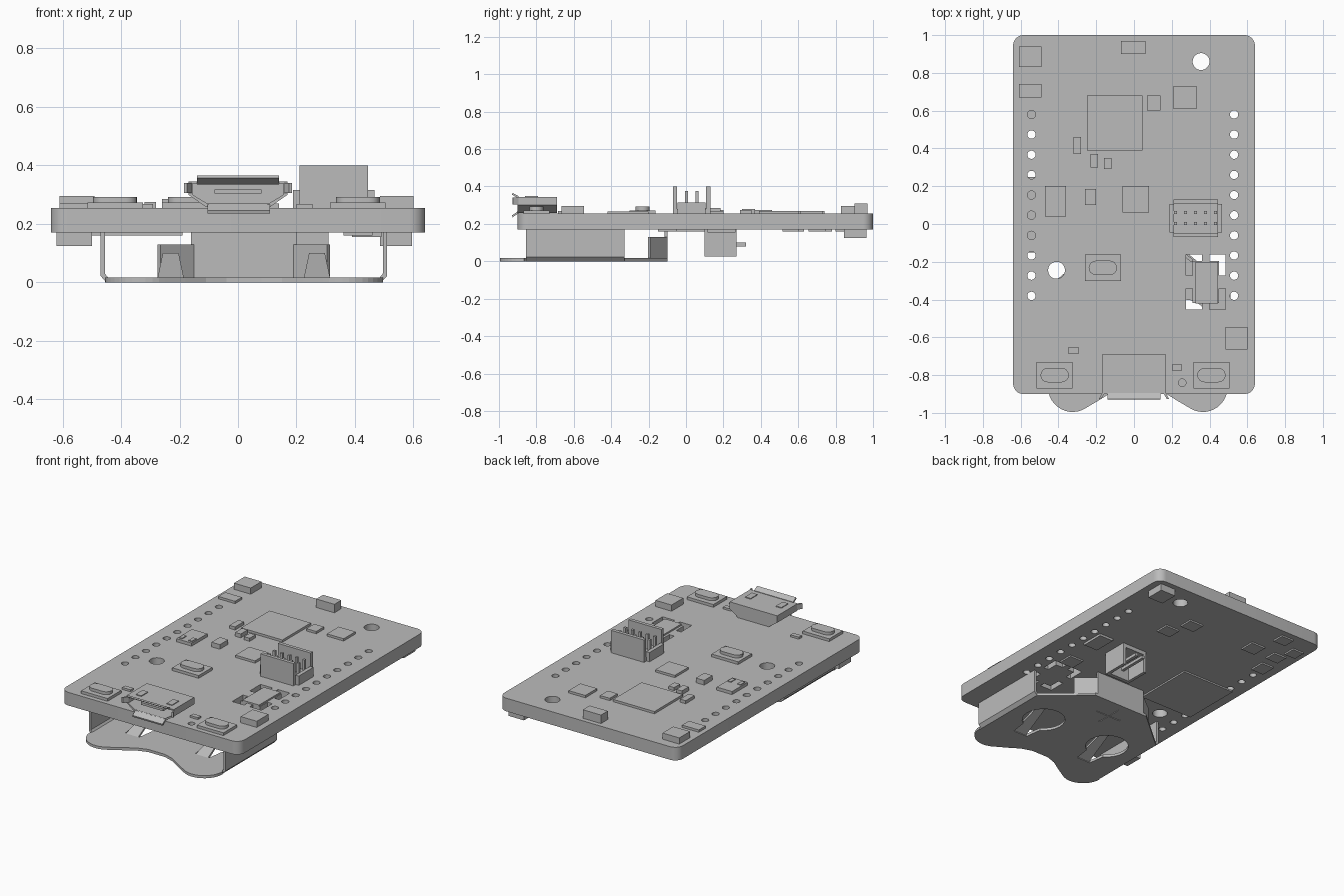
import bpy, bmesh
from math import cos, sin, pi, radians
from mathutils import Vector

cube = bpy.data.objects.get("Cube")
if cube:
    bpy.data.objects.remove(cube, do_unlink=True)

grey = bpy.data.materials.new("plain grey")
grey.use_nodes = True
grey.diffuse_color = (0.5, 0.5, 0.5, 1)
grey.node_tree.nodes["Principled BSDF"].inputs["Base Color"].default_value = (0.5, 0.5, 0.5, 1)


def prism(name, solids, axis="z"):
    """One object from (outline, low, high) solids, extruded along an axis."""
    bm = bmesh.new()
    for pts, lo, hi in solids:
        def place(a, b, c):
            return {"z": (a, b, c), "y": (a, c, b), "x": (c, a, b)}[axis]
        low = [bm.verts.new(place(a, b, lo)) for a, b in pts]
        high = [bm.verts.new(place(a, b, hi)) for a, b in pts]
        bm.faces.new(low[::-1])
        bm.faces.new(high)
        for i in range(len(pts)):
            j = (i + 1) % len(pts)
            bm.faces.new((low[i], low[j], high[j], high[i]))
    bmesh.ops.recalc_face_normals(bm, faces=bm.faces)
    me = bpy.data.meshes.new(name)
    bm.to_mesh(me)
    bm.free()
    me.materials.append(grey)
    ob = bpy.data.objects.new(name, me)
    bpy.context.collection.objects.link(ob)
    return ob


def rect(x0, x1, y0, y1):
    return [(x0, y0), (x1, y0), (x1, y1), (x0, y1)]


def box(name, x0, x1, y0, y1, z0, z1):
    return prism(name, [(rect(x0, x1, y0, y1), z0, z1)])


def arc(cx, cy, r, a0, a1, n=8):
    return [(cx + r * cos(radians(a0 + (a1 - a0) * i / n)),
             cy + r * sin(radians(a0 + (a1 - a0) * i / n))) for i in range(n + 1)]


def circle(cx, cy, r, n=20):
    return arc(cx, cy, r, 0, 360, n)[:-1]


def rounded(x0, x1, y0, y1, r):
    return (arc(x1 - r, y1 - r, r, 0, 90) + arc(x0 + r, y1 - r, r, 90, 180)
            + arc(x0 + r, y0 + r, r, 180, 270) + arc(x1 - r, y0 + r, r, 270, 360))


def cut(target, solids):
    tool = prism("cutter", solids)
    tool.hide_render = True
    mod = target.modifiers.new("holes", "BOOLEAN")
    mod.operation, mod.solver, mod.object = "DIFFERENCE", "EXACT", tool
    bpy.context.view_layer.objects.active = target
    bpy.ops.object.modifier_apply(modifier=mod.name)
    bpy.data.objects.remove(tool, do_unlink=True)


def smooth(ob):
    bpy.ops.object.select_all(action="DESELECT")
    ob.select_set(True)
    bpy.context.view_layer.objects.active = ob
    bpy.ops.object.shade_smooth_by_angle(angle=radians(30))


TOP, UNDER = 0.255, 0.17

# circuit board with pin holes, mounting holes and bracket slots
board = prism("circuit_board", [(rounded(-0.64, 0.64, -0.9, 1.0, 0.055), UNDER, TOP)])
holes = [circle(x, 0.58 - 0.1067 * i, 0.022) for x in (-0.543, 0.53) for i in range(10)]
holes += [circle(0.355, 0.86, 0.045), circle(-0.41, -0.245, 0.045), circle(0.255, -0.84, 0.02)]
for sx in (-1, 1):
    for sy in (-1, 1):
        ell = [(0.105, 0.145), (0.105, 0.035), (0.07, 0.035), (0.07, 0.11), (0.02, 0.11), (0.02, 0.145)]
        holes.append([(0.38 + sx * a, -0.307 + sy * b) for a, b in ell])
cut(board, [(h, 0.1, 0.3) for h in holes])
smooth(board)

# flat components on the top: x0, x1, y0, y1, top height
for name, *b in (
        ("radio_module", -0.25, 0.045, 0.39, 0.68, 0.27),
        ("corner_led", -0.61, -0.49, 0.83, 0.94, 0.295),
        ("left_chip", -0.61, -0.49, 0.67, 0.74, 0.27),
        ("antenna", -0.07, 0.06, 0.9, 0.97, 0.31),
        ("crystal", 0.07, 0.14, 0.6, 0.68, 0.27),
        ("sensor", 0.21, 0.33, 0.61, 0.73, 0.27),
        ("capacitor_a", -0.32, -0.28, 0.37, 0.46, 0.275),
        ("capacitor_b", -0.23, -0.19, 0.3, 0.37, 0.28),
        ("capacitor_c", -0.16, -0.12, 0.29, 0.35, 0.275),
        ("regulator", -0.47, -0.36, 0.04, 0.2, 0.275),
        ("inductor", -0.26, -0.2, 0.1, 0.185, 0.285),
        ("controller_chip", -0.06, 0.08, 0.06, 0.2, 0.27),
        ("bracket_chip", 0.325, 0.445, -0.42, -0.2, 0.265),
        ("side_led", 0.485, 0.6, -0.665, -0.545, 0.295),
        ("status_led_a", -0.35, -0.29, -0.685, -0.655, 0.268),
        ("status_led_b", 0.2, 0.255, -0.775, -0.745, 0.268)):
    box(name, *b[:4], TOP, b[4])
for x in (-0.45, -0.38):
    box("regulator_pad", x - 0.012, x + 0.012, 0.055, 0.1, 0.275, 0.28)

# push buttons with pill-shaped caps
for name, x, y in (("left_button", -0.42, -0.8), ("right_button", 0.41, -0.8), ("middle_button", -0.165, -0.232)):
    body = rect(x - 0.095, x + 0.095, y - 0.07, y + 0.07)
    pill = arc(x + 0.037, y, 0.038, -90, 90) + arc(x - 0.037, y, 0.038, 90, 270)
    smooth(prism(name, [(body, TOP, 0.273), (pill, 0.273, 0.292)]))

# shrouded pin header
wall = [(0.21, 0.4), (0.21, TOP), (0.445, TOP), (0.445, 0.4)]
prism("header_shroud", [(wall, -0.07, -0.048), (wall, 0.108, 0.13)], "y")
box("header_base", 0.21, 0.445, -0.048, 0.108, TOP, 0.28)
for x in (0.2, 0.455):
    box("header_side", x - 0.012, x + 0.012, -0.045, 0.105, TOP, 0.315)
prism("header_pins", [(rect(x - 0.008, x + 0.008, y - 0.008, y + 0.008), 0.28, 0.375)
                      for x in (0.22 + 0.053 * i for i in range(5)) for y in (0.003, 0.06)])

# hollow power socket
outer = [(-0.17, 0.345), (-0.17, 0.3), (-0.11, 0.258), (0.11, 0.258), (0.17, 0.3), (0.17, 0.345)]
inner = [(x * 0.92, 0.303 + (z - 0.303) * 0.8) for x, z in outer]
bm = bmesh.new()
rings = [[bm.verts.new((x, y, z)) for x, z in ring] for ring, y in
         ((outer, -0.69), (outer, -0.9), (inner, -0.9), (inner, -0.74))]
for a, b in zip(rings, rings[1:]):
    for i in range(6):
        j = (i + 1) % 6
        bm.faces.new((a[i], a[j], b[j], b[i]))
bm.faces.new(rings[0])
bm.faces.new(rings[-1])
bmesh.ops.recalc_face_normals(bm, faces=bm.faces)
me = bpy.data.meshes.new("power_socket")
bm.to_mesh(me)
bm.free()
me.materials.append(grey)
bpy.context.collection.objects.link(bpy.data.objects.new("power_socket", me))
box("socket_tongue", -0.08, 0.08, -0.88, -0.73, 0.303, 0.318)
lip_top = [(-0.895, 0.335), (-0.895, 0.348), (-0.927, 0.366), (-0.93, 0.356)]
lip_low = [(-0.895, 0.27), (-0.895, 0.257), (-0.927, 0.235), (-0.93, 0.246)]
prism("socket_lips", [(lip_top, -0.14, 0.14), (lip_low, -0.105, 0.11)], "x")
for s in (-1, 1):
    side = [(s * 0.155, -0.895), (s * 0.17, -0.895), (s * 0.185, -0.925), (s * 0.175, -0.928)]
    prism("socket_side_lip", [(side, 0.305, 0.34)])
    box("socket_tab", s * 0.11 - 0.02, s * 0.11 + 0.02, -0.86, -0.79, 0.344, 0.35)

# components on the underside: centre, half sizes, lowest height
for name, x, y, a, b, z in (
        ("under_led_back", 0.54, 0.905, 0.055, 0.06, 0.125),
        ("under_led_front", -0.56, -0.74, 0.06, 0.06, 0.125),
        ("under_plate", -0.38, 0.05, 0.19, 0.2, 0.16),
        ("under_chip_a", 0.2, 0.56, 0.05, 0.045, 0.16),
        ("under_chip_b", 0.13, 0.70, 0.05, 0.045, 0.16),
        ("under_chip_c", -0.33, 0.73, 0.05, 0.05, 0.16),
        ("under_chip_d", -0.41, 0.92, 0.045, 0.04, 0.16),
        ("under_chip_e", -0.56, 0.84, 0.04, 0.04, 0.16),
        ("under_chip_f", -0.51, 0.73, 0.045, 0.04, 0.16),
        ("under_chip_g", -0.53, 0.58, 0.045, 0.05, 0.16),
        ("under_chip_h", 0.44, 0.19, 0.05, 0.075, 0.155),
        ("under_chip_i", 0.41, -0.1, 0.05, 0.05, 0.16)):
    box(name, x - a, x + a, y - b, y + b, z, UNDER)

# cable connector on the underside, open towards the back
for name, *b in (("connector_floor", 0.13, 0.31, 0.1, 0.125, 0.025, UNDER),
                 ("connector_side_a", 0.13, 0.15, 0.125, 0.27, 0.025, UNDER),
                 ("connector_side_b", 0.29, 0.31, 0.125, 0.27, 0.025, UNDER),
                 ("connector_roof", 0.15, 0.29, 0.125, 0.27, 0.145, UNDER)):
    box(name, *b)
for x in (0.195, 0.245):
    box("connector_pin", x - 0.01, x + 0.01, 0.125, 0.32, 0.08, 0.1)

# battery holder: base plate with two front lobes and a concave middle
MID = 0.02
half = [(0.2, -0.1), (0.47, -0.33), (0.47, -0.86)]
half += arc(0.345, -0.865, 0.13, 0, -125, 12)
half += [(0.2, -0.93), (0.13, -0.885), (0.06, -0.862)]
outline = [(MID + x, y) for x, y in half] + [(MID - x, y) for x, y in reversed(half)]
plate = prism("battery_plate", [(outline, 0, 0.017)])
keyholes = [arc(MID + s * 0.25, -0.53, 0.13, -60, 240, 20)
            + [(MID + s * 0.25 - 0.05, -0.75), (MID + s * 0.25 + 0.05, -0.75)] for s in (-1, 1)]
cut(plate, [(k, -0.1, 0.1) for k in keyholes])
plus = [(x, y - 0.24) for x, y in ((-0.09, -0.006), (-0.006, -0.006), (-0.006, -0.09), (0.006, -0.09),
        (0.006, -0.006), (0.09, -0.006), (0.09, 0.006), (0.006, 0.006), (0.006, 0.09),
        (-0.006, 0.09), (-0.006, 0.006), (-0.09, 0.006))]
cut(plate, [(plus, -0.1, 0.004)])

# folded side walls, back wall and angled tabs, spring fingers
for s in (-1, 1):
    fold = [(0.49, UNDER), (0.49, 0.022), (0.47, 0), (0.44, 0), (0.44, 0.017), (0.465, 0.017), (0.475, 0.03), (0.475, UNDER)]
    prism("holder_side_wall", [([(MID + s * x, z) for x, z in fold], -0.855, -0.33)], "y")
    tab = [(0.18, -0.1), (0.295, -0.19), (0.285, -0.203), (0.17, -0.115)]
    prism("holder_angled_tab", [([(MID + s * x, y) for x, y in tab], 0.005, 0.13)])
    finger = [(-0.76, 0.0), (-0.76, 0.015), (-0.56, 0.1), (-0.46, 0.1), (-0.46, 0.088), (-0.555, 0.088)]
    ob = prism("spring_finger", [(finger, MID + s * 0.25 - 0.045, MID + s * 0.25 + 0.045)], "x")
    for v in ob.data.vertices:
        taper = 1 - 0.6 * (v.co.y + 0.76) / 0.3
        v.co.x = MID + s * 0.25 + (v.co.x - MID - s * 0.25) * taper
box("holder_back_wall", MID - 0.18, MID + 0.18, -0.115, -0.1, 0.003, UNDER)
